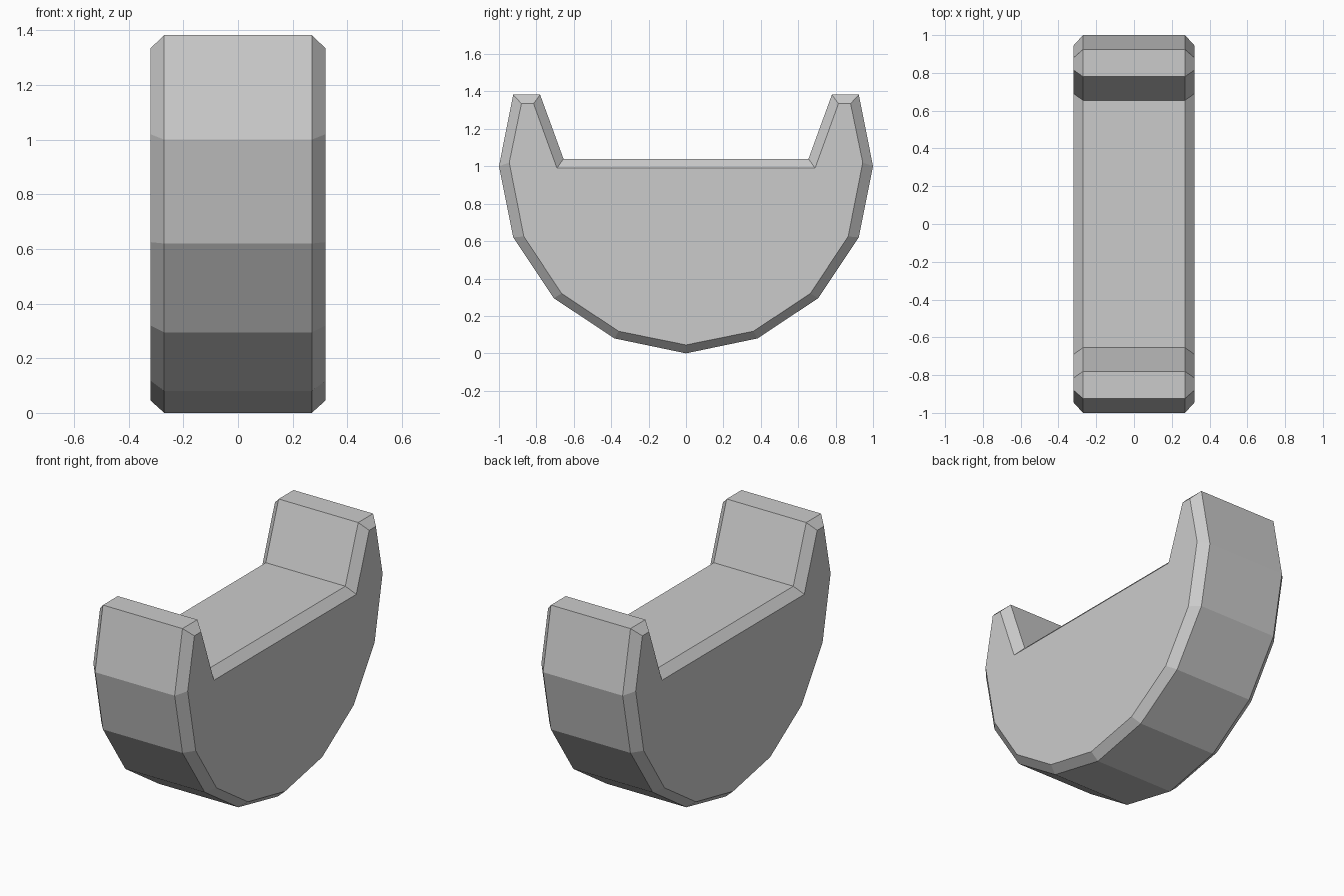
import bpy
import bmesh

default_cube = bpy.data.objects.get("Cube")
if default_cube:
    bpy.data.objects.remove(default_cube, do_unlink=True)

# Plain grey material
grey = bpy.data.materials.new("plain_grey")
grey.use_nodes = True
colour = (0.6, 0.6, 0.6, 1)
grey.diffuse_color = colour
grey.node_tree.nodes["Principled BSDF"].inputs["Base Color"].default_value = colour

HALF_WIDTH = 0.32
BEVEL = 0.05

# Back half of the cradle profile (y, z), from the bottom up to the seat
rim = [(0, 0), (0.383, 0.08), (0.707, 0.295), (0.924, 0.62),
       (1, 1), (0.924, 1.383), (0.78, 1.383), (0.655, 1.04)]
# The same profile drawn in at the side faces
inset = [(0, 0.045), (0.36, 0.118), (0.665, 0.32), (0.867, 0.625),
         (0.945, 1.02), (0.88, 1.335), (0.815, 1.335), (0.69, 0.99)]


def mirrored(half):
    """Close a half profile by reflecting it front to back."""
    return half + [(-y, z) for y, z in reversed(half[1:])]


def ring(bm, half, x):
    return [bm.verts.new((x, y, z)) for y, z in mirrored(half)]


# Cradle block: four cross-sections joined across the width
bm = bmesh.new()
rings = [ring(bm, inset, -HALF_WIDTH),
         ring(bm, rim, BEVEL - HALF_WIDTH),
         ring(bm, rim, HALF_WIDTH - BEVEL),
         ring(bm, inset, HALF_WIDTH)]
for a, b in zip(rings, rings[1:]):
    for i in range(len(a)):
        j = (i + 1) % len(a)
        bm.faces.new((a[i], a[j], b[j], b[i]))

# Flat side faces
bm.faces.new(rings[0])
bm.faces.new(rings[-1])
bmesh.ops.recalc_face_normals(bm, faces=bm.faces)

mesh = bpy.data.meshes.new("cradle_block")
bm.to_mesh(mesh)
bm.free()
mesh.materials.append(grey)
cradle = bpy.data.objects.new("cradle_block", mesh)
bpy.context.collection.objects.link(cradle)
